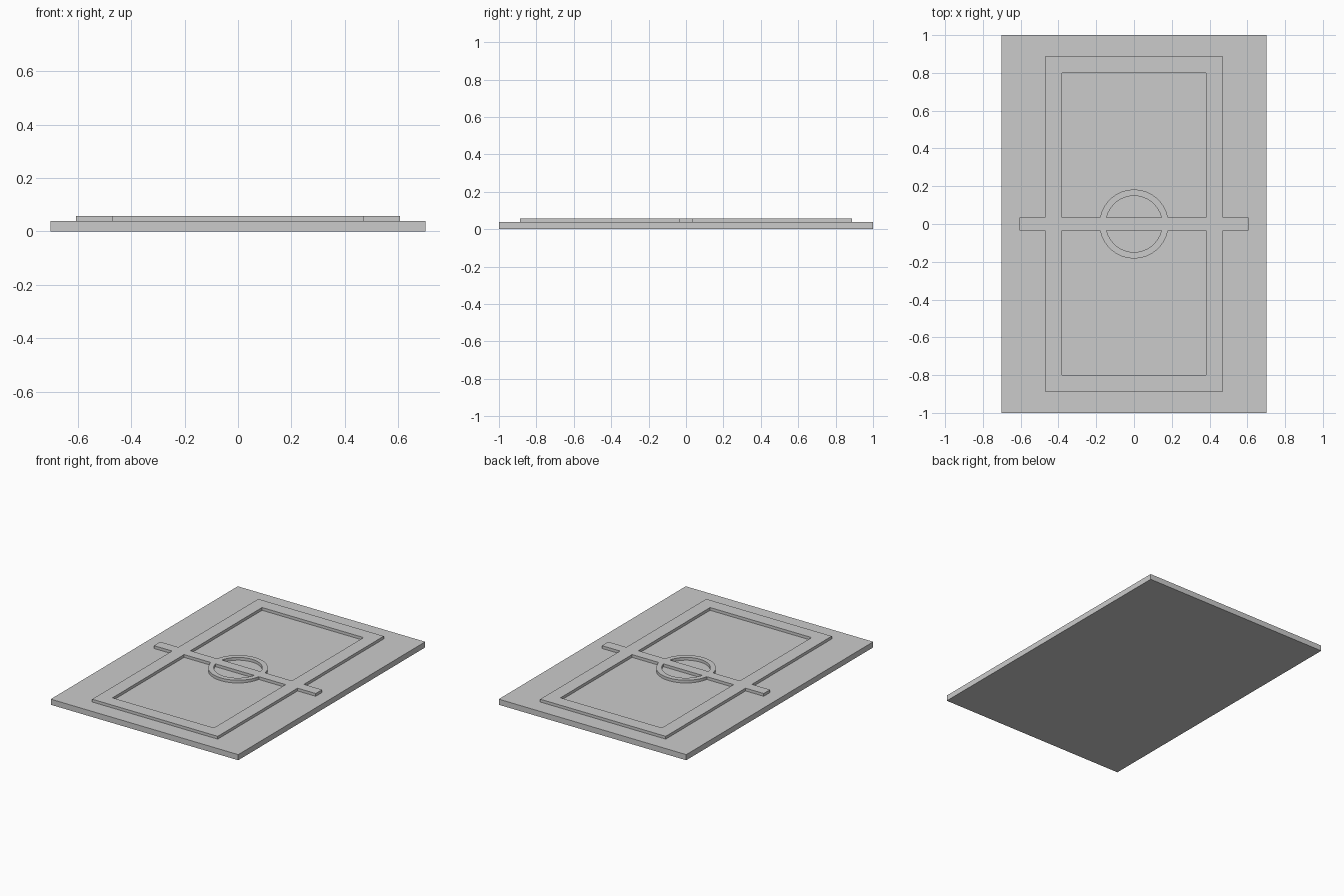
import bpy
from math import sin, cos, pi, asin

if "Cube" in bpy.data.objects:
    bpy.data.objects.remove(bpy.data.objects["Cube"])

BASE_H, TOP = 0.038, 0.057
BAR_X, BAR_Y = 0.606, 0.034
OUT_X, OUT_Y, IN_X, IN_Y = 0.47, 0.888, 0.38, 0.80


def arc(r, n=16):
    """Arc above the bar, right to left."""
    a = asin(BAR_Y / r)
    return [(r * cos(a + (pi - 2 * a) * i / n), r * sin(a + (pi - 2 * a) * i / n))
            for i in range(n + 1)]


def flip(pts):
    return [(x, -y) for x, y in pts]


# Base slab
bpy.ops.mesh.primitive_cube_add(size=1, location=(0, 0, BASE_H / 2))
base = bpy.context.object
base.name = "base_slab"
base.scale = (1.404, 2.0, BASE_H)

# Raised frame, crossbar and ring: one outline with mirrored openings
half = [(BAR_X, BAR_Y), (OUT_X, BAR_Y), (OUT_X, OUT_Y),
        (-OUT_X, OUT_Y), (-OUT_X, BAR_Y), (-BAR_X, BAR_Y)]
outline = half + flip(half)[::-1]
panel = [(-IN_X, BAR_Y), (-IN_X, IN_Y), (IN_X, IN_Y), (IN_X, BAR_Y)] + arc(0.183)
half_moon = arc(0.149)

curve = bpy.data.curves.new("raised_tracery", 'CURVE')
curve.dimensions = '2D'
curve.fill_mode = 'BOTH'
curve.extrude = (TOP - BASE_H) / 2
for pts in (outline, panel, flip(panel), half_moon, flip(half_moon)):
    s = curve.splines.new('POLY')
    s.points.add(len(pts) - 1)
    for p, (x, y) in zip(s.points, pts):
        p.co = (x, y, 0, 1)
    s.use_cyclic_u = True

tracery = bpy.data.objects.new("raised_tracery", curve)
tracery.location.z = (TOP + BASE_H) / 2
bpy.context.collection.objects.link(tracery)
bpy.ops.object.select_all(action='DESELECT')
tracery.select_set(True)
bpy.context.view_layer.objects.active = tracery
bpy.ops.object.convert(target='MESH')
bpy.ops.object.shade_flat()
# Weld the caps to the walls and face everything outward
bpy.ops.object.mode_set(mode='EDIT')
bpy.ops.mesh.select_all(action='SELECT')
bpy.ops.mesh.remove_doubles(threshold=0.0001)
bpy.ops.mesh.normals_make_consistent(inside=False)
bpy.ops.object.mode_set(mode='OBJECT')
